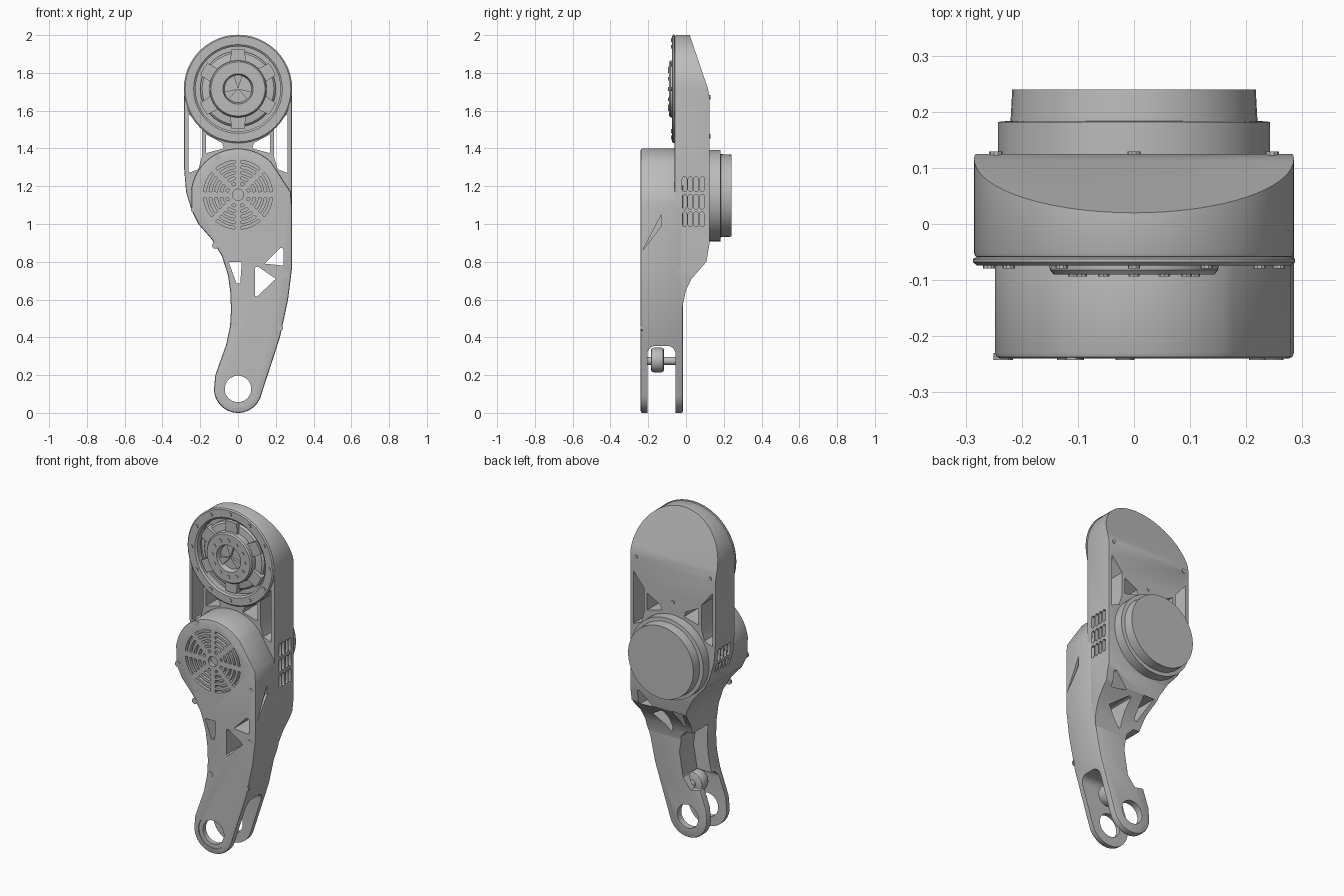
import bpy, bmesh, math
from mathutils import Vector

if "Cube" in bpy.data.objects:
    bpy.data.objects.remove(bpy.data.objects["Cube"])

metal = bpy.data.materials.new("grey_metal")
metal.use_nodes = True
GREY = (0.5, 0.5, 0.5, 1)
metal.diffuse_color = GREY
metal.node_tree.nodes["Principled BSDF"].inputs["Base Color"].default_value = GREY

HUB, MOTOR, EYE = 1.715, 1.15, 0.127   # heights of the three axes


def arc(cx, cz, r, a, b, n=24):
    """Points on an arc from angle a to b in degrees."""
    return [(cx + r * math.cos(math.radians(a + (b - a) * i / n)),
             cz + r * math.sin(math.radians(a + (b - a) * i / n))) for i in range(n + 1)]


def disc(cx, cz, r, n=48):
    return arc(cx, cz, r, 0, 360, n)[:-1]


def mirror(polys):
    return polys + [[(-u, v) for u, v in p] for p in polys]


def prism(name, polys, axis, lo, hi, bevel=0):
    """Extrude closed outlines along x or y."""
    bm = bmesh.new()
    for poly in polys:
        place = (lambda u, v, t: (u, t, v)) if axis == "y" else (lambda u, v, t: (t, u, v))
        a = [bm.verts.new(place(u, v, lo)) for u, v in poly]
        b = [bm.verts.new(place(u, v, hi)) for u, v in poly]
        bm.faces.new(a)
        bm.faces.new(b[::-1])
        for i in range(len(a)):
            j = (i + 1) % len(a)
            bm.faces.new((a[j], a[i], b[i], b[j]))
    return finish(name, bm, bevel)


def lathe(name, profile, cz, n=48):
    """Revolve (radius, y) points round a y axis at height cz."""
    bm = bmesh.new()
    vs = [bm.verts.new((r, y, cz)) for r, y in profile]
    edges = [bm.edges.new((vs[i], vs[i + 1])) for i in range(len(vs) - 1)]
    bmesh.ops.spin(bm, geom=vs + edges, cent=(0, 0, cz), axis=(0, 1, 0),
                   angle=math.tau, steps=n, use_merge=True)
    bmesh.ops.remove_doubles(bm, verts=bm.verts, dist=0.0001)
    return finish(name, bm)


def finish(name, bm, bevel=0):
    bmesh.ops.recalc_face_normals(bm, faces=bm.faces)
    me = bpy.data.meshes.new(name)
    bm.to_mesh(me)
    bm.free()
    me.materials.append(metal)
    ob = bpy.data.objects.new(name, me)
    bpy.context.scene.collection.objects.link(ob)
    if bevel:
        m = ob.modifiers.new("edge", "BEVEL")
        m.width, m.segments = bevel, 2
        m.limit_method, m.angle_limit = "ANGLE", math.radians(60)
        apply(ob, m)
    return ob


def apply(ob, m):
    bpy.context.view_layer.objects.active = ob
    bpy.ops.object.modifier_apply(modifier=m.name)


def carve(ob, cutter, op="DIFFERENCE", keep=False):
    m = ob.modifiers.new("cut", "BOOLEAN")
    m.operation, m.solver, m.object = op, "EXACT", cutter
    apply(ob, m)
    if not keep:
        bpy.data.objects.remove(cutter)


# Shared outlines of the leg
left_edge = [(-.037, .546), (-.041, .64), (-.053, .73), (-.085, .83), (-.14, .92),
             (-.21, 1.0), (-.245, 1.07)]
right_edge = [(.285, .76), (.265, .6)]
leg = (arc(0, EYE, EYE, -15, -180) + [(-.12, .2), (-.063, .36), (-.042, .46)] + left_edge
       + arc(0, MOTOR, .25, 172, 45) + [(.28, 1.17), (.285, 1.1)] + right_edge + [(.222, .4)])
frame = (left_edge + [(-.275, 1.17), (-.285, 1.29)] + arc(0, HUB, .285, 180, 0, 36)
         + right_edge + [(.25, .546)])

lower_leg = prism("lower_leg", [leg], "y", -.24, -.016, .01)
upper_frame = prism("upper_frame", [frame], "y", -.06, .127, .008)

# Side shape of the rear frame: sloping crown and tapered root
side = [(-.08, .5), (-.08, 2.1), (-.014, 2.1), (.115, 1.72), (.125, 1.67), (.125, .9),
        (.108, .8), (.03, .71), (0, .65), (-.017, .57), (-.02, .5)]
carve(upper_frame, prism("side_cutter", [side], "x", -.5, .5), "INTERSECT")

# Triangular lightening holes and the notch behind the fork
holes = [[(-.05, .8), (.02, .8), (.012, .685), (-.008, .685)],
         [(.14, .79), (.225, .875), (.24, .87), (.24, .78)],
         [(.09, .77), (.105, .775), (.2, .71), (.1, .615), (.09, .62)]]
notch = [(-.3, .35), (-.02, .29), (.03, .35), (.055, .5), (.04, .6), (0, .64), (-.3, .64)]
for part in (lower_leg, upper_frame):
    carve(part, prism("hole_cutter", holes, "y", -.4, .4))
    carve(part, prism("notch_cutter", [notch], "y", -.15, .1))

# Fork slot, pivot eye and its shallow seats
slot = [(-.205, -.1), (-.055, -.1)] + arc(-.1, .31, .045, 0, 90, 6) + arc(-.16, .31, .045, 90, 180, 6)
carve(lower_leg, prism("slot_cutter", [slot], "x", -.5, .5))
carve(lower_leg, prism("eye_cutter", [disc(0, EYE, .07)], "y", -.4, .4))
carve(lower_leg, prism("seat_cutter", [disc(0, EYE, .095)], "y", -.3, -.234))
carve(lower_leg, prism("wedge_cutter", [[(-.23, .86), (-.13, 1.05), (-.13, .99)]], "x", .27, .4))

# Round cooling grille on the front
grille = []
for ring in range(5):
    r = .06 + .029 * ring
    gap = .9 / r
    for k in range(8):
        a, b = 45 * k + gap, 45 * k + 45 - gap
        grille.append(arc(0, MOTOR + .005, r + .007, a, b, 4) + arc(0, MOTOR + .005, r - .007, b, a, 4))
grille.append(disc(0, MOTOR + .005, .03, 16))
carve(lower_leg, prism("grille_cutter", grille, "y", -.3, -.215))

# Frame windows beside and below the hub
windows = mirror([[(-.262, 1.27), (-.21, 1.29), (-.19, 1.36), (-.19, 1.5), (-.262, 1.585)],
                  [(-.17, 1.375), (-.17, 1.475), (-.085, 1.43), (-.075, 1.4)]])
carve(upper_frame, prism("window_cutter", windows, "y", -.4, .4))

# Oval side vents, three rows of four on each side
vents = []
for row in range(3):
    for col in range(4):
        y, z = -.008 + .031 * col, 1.025 + .093 * row
        vents.append(arc(y, z + .027, .012, 0, 180, 6) + arc(y, z - .027, .012, 180, 360, 6))
for s in (-1, 1):
    carve(upper_frame, prism("vent_cutter", vents, "x", min(s * .25, s * .35), max(s * .25, s * .35)))

# Hub recess, flange and rotor
carve(upper_frame, prism("recess_cutter", [disc(0, HUB, .235)], "y", -.2, -.01))
lathe("hub_flange", [(.225, -.03), (.225, -.066), (.235, -.074), (.28, -.074), (.287, -.068),
                     (.287, -.062), (.278, -.058), (.278, -.04), (.225, -.03)], HUB)
lathe("rotor", [(.2, 0), (.2, -.035), (.19, -.045), (.152, -.05), (.15, -.082), (.143, -.09),
                (.08, -.09), (.072, -.06), (0, -.06)], HUB)
lobes, blades = [], []
for k in range(6):
    a = 90 + 60 * k
    lobes.append(arc(0, HUB, .145, a - 16, a + 16, 4) + arc(0, HUB, .212, a + 10, a - 10, 4))
for k in range(3):
    a = 90 + 120 * k
    blades.append([(0, HUB)] + arc(0, HUB, .074, a - 18, a + 18, 3))
prism("rotor_lobes", lobes, "y", -.066, -.005)
prism("rotor_blades", blades, "y", -.075, -.055)

# Screws on the flange, rotor, leg and rear cover
spots = [(-.106, 1.353), (-.233, 1.077), (.249, 1.045), (-.12, .886), (.249, .732),
         (-.016, .472), (.222, .45)]
prism("leg_screws", [disc(x, z, .017, 12) for x, z in spots], "y", -.25 + .008, -.23)
ring = arc(0, HUB, .258, 90, 450, 12)[:-1]
prism("flange_screws", [disc(x, z, .011, 10) for x, z in ring], "y", -.079, -.06)
ring = arc(0, HUB, .108, 90, 450, 12)[:-1]
prism("rotor_screws", [disc(x, z, .01, 8) for x, z in ring], "y", -.094, -.08)
ring = arc(0, HUB, .25, 190, 350, 2)
prism("cover_screws", [disc(x, z, .012, 10) for x, z in ring], "y", .11, .129)

# Rear motor, stepped drum
lathe("rear_motor", [(0, .1), (.242, .1), (.242, .182), (.22, .184), (.217, .247 - .007),
                     (0, .24)], MOTOR)

# Pivot rod and bushing inside the fork
prism("fork_rod", [disc(.04, .275, .022, 16)], "y", -.22, -.04)
prism("fork_bushing", [disc(.04, .28, .065, 20)], "y", -.185, -.117, .012)

# Smooth shading with sharp edges kept
for ob in list(bpy.context.scene.objects):
    if ob.type == "MESH":
        bpy.ops.object.select_all(action="DESELECT")
        ob.select_set(True)
        bpy.context.view_layer.objects.active = ob
        bpy.ops.object.shade_smooth_by_angle(angle=math.radians(30))
